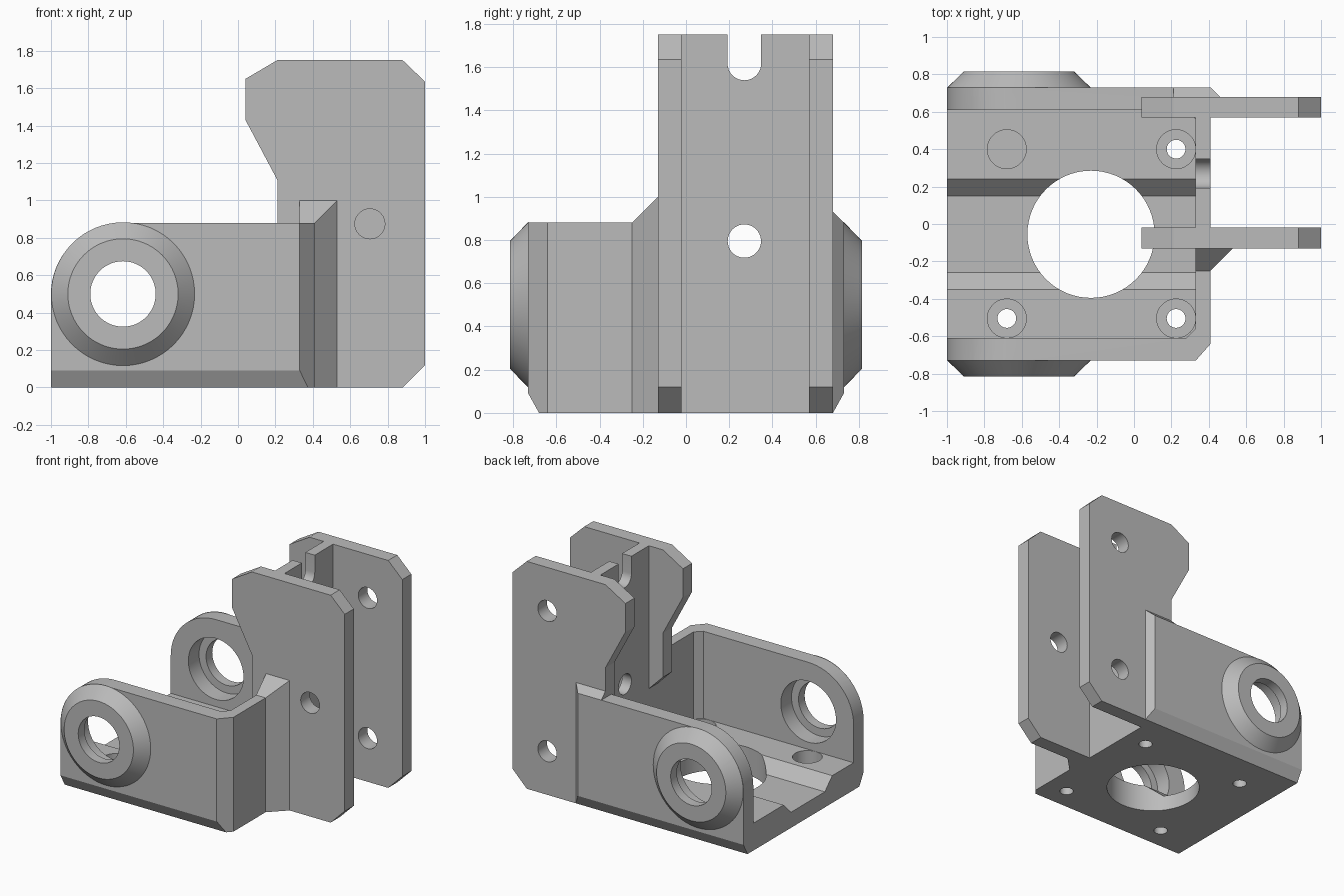
import bpy, bmesh, math
from mathutils import Vector

if "Cube" in bpy.data.objects:
    bpy.data.objects.remove(bpy.data.objects["Cube"], do_unlink=True)

grey = bpy.data.materials.new("plain_grey")
grey.use_nodes = True
colour = (0.5, 0.5, 0.5, 1)
grey.diffuse_color = colour
grey.node_tree.nodes["Principled BSDF"].inputs["Base Color"].default_value = colour


def place(axis, a, b, c):
    """Profile point (a, b) at distance c along the given axis."""
    return {"x": (c, a, b), "y": (a, c, b), "z": (a, b, c)}[axis]


def finish(name, bm):
    bmesh.ops.recalc_face_normals(bm, faces=bm.faces)
    mesh = bpy.data.meshes.new(name)
    bm.to_mesh(mesh)
    bm.free()
    mesh.materials.append(grey)
    obj = bpy.data.objects.new(name, mesh)
    bpy.context.collection.objects.link(obj)
    return obj


def loft(name, axis, sections):
    """Join equal-sized sections [(points, position), ...] and cap the ends."""
    bm = bmesh.new()
    rings = [[bm.verts.new(place(axis, a, b, c)) for a, b in pts] for pts, c in sections]
    n = len(rings[0])
    for r, s in zip(rings, rings[1:]):
        for i in range(n):
            bm.faces.new((r[i], r[(i + 1) % n], s[(i + 1) % n], s[i]))
    bm.faces.new(rings[0])
    bm.faces.new(rings[-1])
    return finish(name, bm)


def prism(name, axis, pts, lo, hi):
    return loft(name, axis, [(pts, lo), (pts, hi)])


def rect(a0, a1, b0, b1):
    return [(a0, b0), (a1, b0), (a1, b1), (a0, b1)]


def circle(a, b, r, n=64):
    return [(a + r * math.cos(math.tau * i / n), b + r * math.sin(math.tau * i / n))
            for i in range(n)]


def rod(axis, a, b, r, lo, hi):
    return prism("cutter", axis, circle(a, b, r), lo, hi)


def slice_off(obj, point, normal):
    """Remove the side the normal points to and cap the cut."""
    bm = bmesh.new()
    bm.from_mesh(obj.data)
    cut = bmesh.ops.bisect_plane(bm, geom=bm.verts[:] + bm.edges[:] + bm.faces[:], dist=1e-5,
                                 plane_co=Vector(point), plane_no=Vector(normal), clear_outer=True)
    edges = [e for e in cut["geom_cut"] if isinstance(e, bmesh.types.BMEdge)]
    bmesh.ops.holes_fill(bm, edges=edges, sides=0)
    bmesh.ops.recalc_face_normals(bm, faces=bm.faces)
    bm.to_mesh(obj.data)
    bm.free()


def combine(obj, tool, operation):
    mod = obj.modifiers.new("combine", "BOOLEAN")
    mod.operation, mod.solver, mod.object = operation, "EXACT", tool
    bpy.context.view_layer.objects.active = obj
    bpy.ops.object.modifier_apply(modifier=mod.name)
    bpy.data.objects.remove(tool, do_unlink=True)


PX, PZ, R = -0.615, 0.5, 0.385      # pivot centre and boss radius
TOP = 0.88

# Box body with one rounded upper corner
arc = [(PX + R * math.cos(t), PZ + (TOP - PZ) * math.sin(t))
       for t in [math.pi - math.pi / 2 * i / 16 for i in range(17)]]
bracket = prism("motor_bracket", "y", [(-1, 0)] + arc + [(0.41, TOP), (0.41, 0)], -0.73, 0.73)
slice_off(bracket, (0.33, -0.73, 0), (0.09, -0.08, 0))
for s in (-1, 1):
    slice_off(bracket, (0, s * 0.68, 0), (0, s * 0.09, -0.05))

# Inner cavity with a sunken channel along the floor
FLOOR, CHANNEL = 0.21, 0.12
cavity = prism("cavity", "x", [(-0.61, 1.2), (-0.61, FLOOR), (-0.35, FLOOR), (-0.26, CHANNEL),
                               (0.15, CHANNEL), (0.24, FLOOR), (0.61, FLOOR), (0.61, 1.2)],
               -1.1, 0.33)
for s in (-1, 1):
    slice_off(cavity, (0.33, s * 0.56, 0), (1, s, 0))
combine(bracket, cavity, "DIFFERENCE")

# Upright web between the plates
combine(bracket, prism("web", "z", rect(0.33, 0.41, -0.07, 0.62), 0, 1.75), "UNION")

# Gussets where the box meets the plates
front = prism("front_gusset", "z", [(0.33, -0.25), (0.41, -0.25), (0.53, -0.13), (0.53, -0.08),
                                    (0.33, -0.08)], 0, 1.2)
slice_off(front, (0, -0.25, TOP), (0, -1, 1))
back = prism("back_gusset", "z", [(0.21, 0.64), (0.46, 0.64), (0.46, 0.68), (0.41, 0.73),
                                  (0.21, 0.73)], 0, 1.2)
slice_off(back, (0, 0.73, TOP), (0, 1, 1))
slice_off(back, (0, 0.68, 0), (0, 0.09, -0.05))
# the part over the cavity stays clear of the floor
for gusset in (front, back):
    combine(bracket, gusset, "UNION")

# Two tall mounting plates
outline = [(0.21, 1.75), (0.88, 1.75), (1, 1.635), (1, 0.12), (0.88, 0), (0.37, 0),
           (0.37, 0.61), (0.33, 0.65), (0.21, 0.77), (0.21, 1.11), (0.04, 1.43), (0.04, 1.65)]
for name, y in (("front_plate", -0.13), ("back_plate", 0.57)):
    combine(bracket, prism(name, "y", outline, y, y + 0.11), "UNION")

# Conical pivot bosses
for s in (-1, 1):
    sections = [(circle(PX, PZ, r), s * y) for r, y in ((0.3, 0.7), (0.383, 0.73), (0.295, 0.815))]
    combine(bracket, loft("boss", "y", sections), "UNION")

# Pivot bores with wider bearing seats inside
holes = [rod("y", PX, PZ, 0.175, -1, 1), rod("y", PX, PZ, 0.235, -0.74, 0.74)]

# Large floor opening and counterbored screw holes
holes.append(rod("z", -0.23, -0.055, 0.34, -0.1, 0.5))
for x in (-0.68, 0.225):
    for y in (-0.505, 0.4):
        holes += [rod("z", x, y, 0.05, -0.1, 0.4), rod("z", x, y, 0.104, 0.1, 0.4)]

# Plate holes: one in front, two behind
holes.append(rod("y", 0.705, 0.875, 0.08, -0.2, 0.1))
holes += [rod("y", 0.705, z, 0.08, 0.5, 0.75) for z in (0.335, 1.415)]

# Round hole and open slot in the web
holes.append(rod("x", 0.27, 0.795, 0.077, 0.2, 0.6))
slot = [(0.27 + 0.078 * math.cos(t), 1.617 + 0.078 * math.sin(t))
        for t in [math.pi + math.pi * i / 16 for i in range(17)]]
holes.append(prism("cutter", "x", slot + [(0.348, 1.9), (0.192, 1.9)], 0.2, 0.6))
for hole in holes:
    combine(bracket, hole, "DIFFERENCE")

# Smooth bores, crisp edges
bpy.ops.object.select_all(action="DESELECT")
bracket.select_set(True)
bpy.context.view_layer.objects.active = bracket
bpy.ops.object.shade_smooth_by_angle(angle=math.radians(25))
